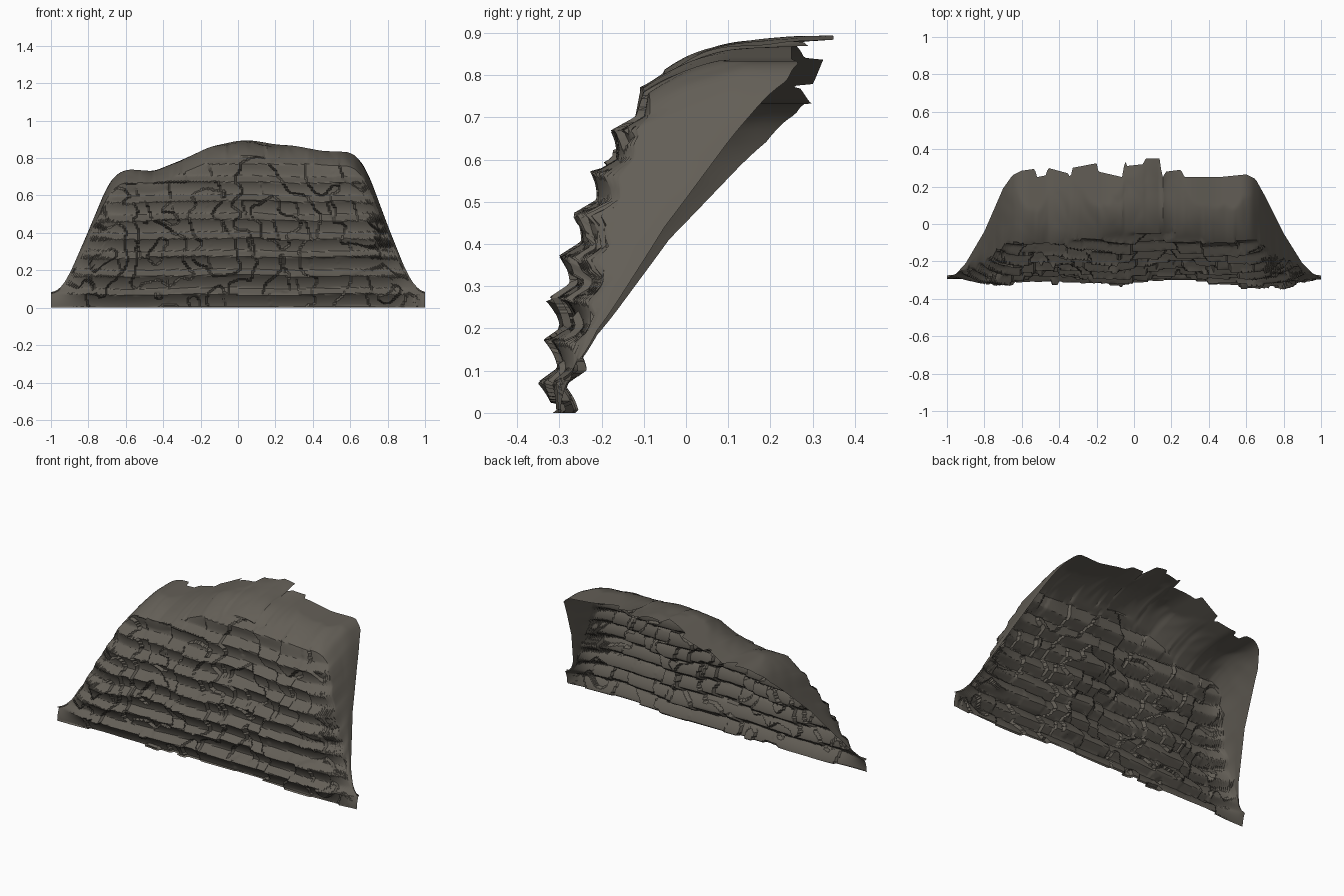
import bpy, bmesh, math, random
from mathutils import Vector, noise

if "Cube" in bpy.data.objects:
    bpy.data.objects.remove(bpy.data.objects["Cube"])

random.seed(11)
COLS, CLIFF_ROWS, TOP_ROWS = 220, 110, 26

# Guide curves over x: skyline height and back rim depth
SKYLINE = [(-1, .08), (-.95, .10), (-.9, .18), (-.8, .41), (-.7, .65), (-.65, .715), (-.59, .74),
           (-.45, .73), (-.3, .79), (-.15, .86), (0, .893), (.08, .894), (.2, .873), (.3, .866),
           (.45, .838), (.6, .832), (.65, .795), (.7, .71), (.8, .44), (.9, .19), (.95, .11), (1, .08)]
RIM = [(-1, -.29), (-.95, -.265), (-.9, -.21), (-.8, -.04), (-.7, .19), (-.65, .26), (-.6, .285),
       (-.53, .295), (-.52, .25), (-.47, .26), (-.46, .30), (-.35, .27), (-.34, .24), (-.33, .30),
       (-.2, .325), (-.19, .28), (-.06, .25), (-.05, .35), (-.04, .31), (.05, .32), (.06, .35),
       (.14, .35), (.15, .24), (.17, .28), (.25, .29), (.27, .25), (.45, .25), (.6, .265),
       (.65, .24), (.7, .15), (.8, -.05), (.9, -.21), (.95, -.26), (1, -.29)]


def lerp_curve(pts, t):
    for (a, va), (b, vb) in zip(pts, pts[1:]):
        if t <= b:
            return va + (vb - va) * (t - a) / (b - a)
    return pts[-1][1]


def soft_curve(pts, t, r=.025):
    return sum(lerp_curve(pts, min(1, max(-1, t + r * k))) for k in (-1, -.5, 0, .5, 1)) / 5


# Each rock layer is broken along x into long blocks of random depth
def make_blocks():
    blocks, x = [], -1.1
    while x < 1.1:
        x += random.uniform(.12, .4)
        blocks.append((x, random.uniform(-.012, .012)))
    return blocks


LAYERS = [make_blocks() for _ in range(12)]


def block_depth(layer, x):
    for end, depth in LAYERS[layer]:
        if x < end:
            return depth
    return 0


def ledge_relief(x, z):
    """How far the rock stands out of the face: scalloped ledges, blocks and cracked slabs."""
    zz = z + .012 * noise.noise(Vector((x * 2.5, 3.1, z)))
    s = (zz - .072) / .1
    k = math.floor(s)
    f = s - k
    scallop = max(f ** 2.2, 1 - f / .35, 0)
    p = Vector((x * 2.8, 8.7, z * 3.4))
    n = noise.noise(p) + .25 * noise.noise(p * 3.7)
    slab = round(2.8 * n) / 2.8
    return .045 * scallop - .018 + block_depth(k + 2, x + .3 * z) + .055 * slab


def column(x):
    """One vertical strip: cliff from the ground up, then plateau to the back rim."""
    top = soft_curve(SKYLINE, x)
    lip = top * .91
    edge = min(1, max(.1, (1 - abs(x)) / .2))
    pts = []
    for j in range(CLIFF_ROWS + 1):
        v = j / CLIFF_ROWS
        z = lip * v
        fade = edge * min(1, .6 + (1 - v) * 5)
        y = -.295 + .22 * v * v * lip / .75 - fade * ledge_relief(x, z)
        pts.append((x, max(-.35, y), z))
    y0 = pts[-1][1]
    rim = lerp_curve(RIM, x)
    y0 = min(y0, rim)
    power = 3.2 if abs(x) < .55 else max(1.6, 3.2 - (abs(x) - .55) * 8)
    for j in range(1, TOP_ROWS + 1):
        t = j / TOP_ROWS
        y = y0 + (rim - y0) * t
        q = Vector((x * 5 + y, y * 2.5, 5.5))
        folds = noise.noise(q) + .5 * abs(noise.noise(q * 2))
        groove = .018 * folds * math.sin(math.pi * t) * edge
        z = lip + (top - lip) * (1 - (1 - t) ** power) + groove
        pts.append((x, y, min(z, top)))
    return pts


# Cliff: one open rock sheet
bm = bmesh.new()
strips = [[bm.verts.new(p) for p in column(-1 + 2 * i / COLS)] for i in range(COLS + 1)]
for a, b in zip(strips, strips[1:]):
    for j in range(len(a) - 1):
        bm.faces.new((a[j], b[j], b[j + 1], a[j + 1]))
mesh = bpy.data.meshes.new("cliff")
bm.to_mesh(mesh)
bm.free()

rock = bpy.data.materials.new("dark grey rock")
rock.diffuse_color = (.125, .113, .094, 1)
rock.use_nodes = True
rock.node_tree.nodes["Principled BSDF"].inputs["Base Color"].default_value = rock.diffuse_color
mesh.materials.append(rock)

cliff = bpy.data.objects.new("cliff", mesh)
bpy.context.collection.objects.link(cliff)
bpy.context.view_layer.objects.active = cliff
cliff.select_set(True)
bpy.ops.object.shade_smooth_by_angle(angle=math.radians(30))
